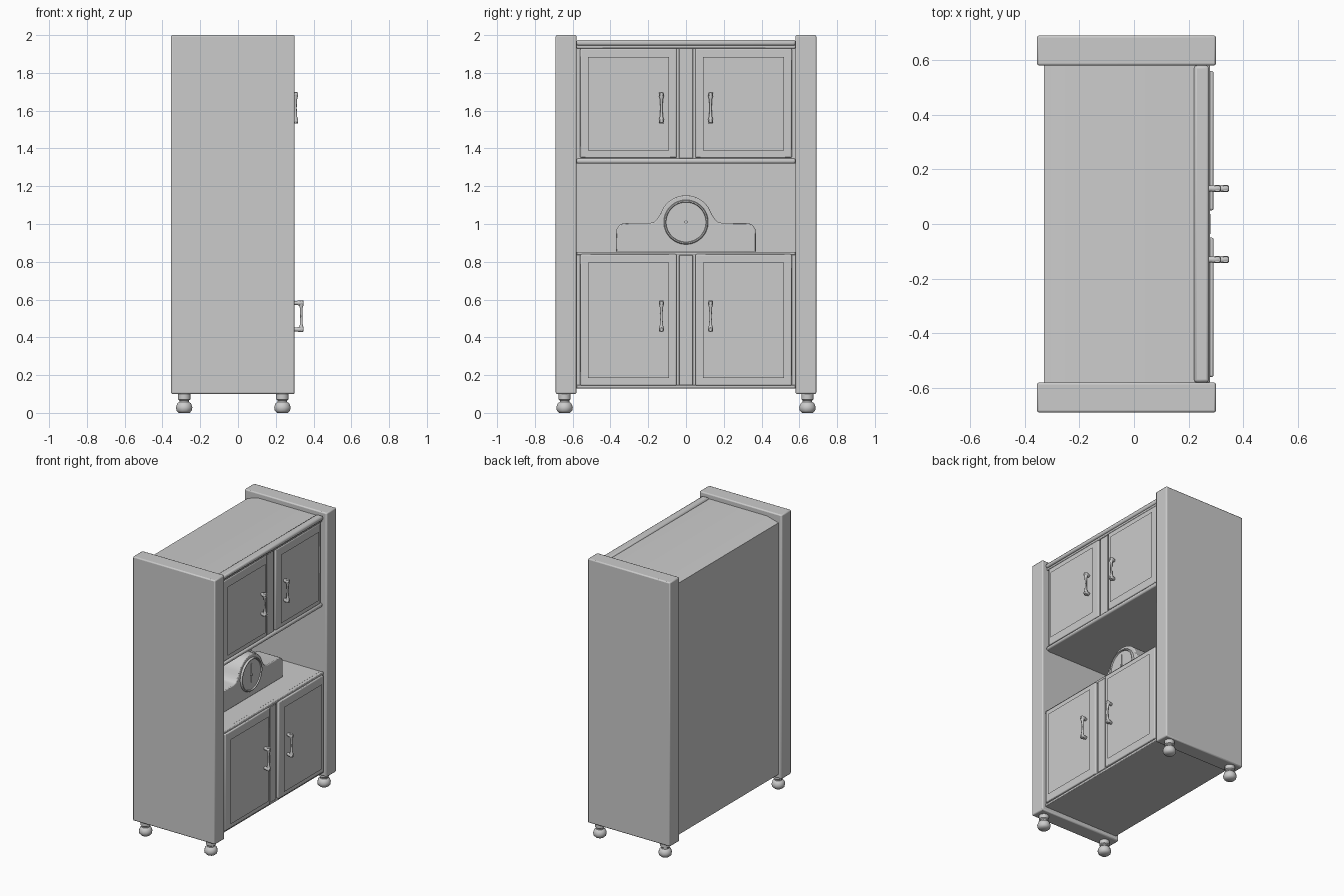
import bpy, bmesh, math
from mathutils import Vector

if "Cube" in bpy.data.objects:
    bpy.data.objects.remove(bpy.data.objects["Cube"])

grey = bpy.data.materials.new("plain grey")
grey.diffuse_color = (0.6, 0.6, 0.6, 1)
grey.use_nodes = True
grey.node_tree.nodes["Principled BSDF"].inputs["Base Color"].default_value = grey.diffuse_color


def finish(name, bm, bevel=0.0, segs=2, angle=35):
    bmesh.ops.recalc_face_normals(bm, faces=bm.faces)
    me = bpy.data.meshes.new(name)
    bm.to_mesh(me)
    bm.free()
    ob = bpy.data.objects.new(name, me)
    bpy.context.collection.objects.link(ob)
    me.materials.append(grey)
    if bevel:
        m = ob.modifiers.new("bevel", 'BEVEL')
        m.width, m.segments, m.limit_method = bevel, segs, 'ANGLE'
    bpy.ops.object.select_all(action='DESELECT')
    ob.select_set(True)
    bpy.context.view_layer.objects.active = ob
    bpy.ops.object.shade_smooth_by_angle(angle=math.radians(angle))
    return ob


def box(name, x, y, z, bevel=0.0, segs=2):
    bm = bmesh.new()
    bmesh.ops.create_cube(bm, size=1)
    for v in bm.verts:
        v.co = Vector([(r[0] + r[1]) / 2 + c * (r[1] - r[0]) for r, c in zip((x, y, z), v.co)])
    return finish(name, bm, bevel, segs)


def extrude(name, pts, vec, bevel=0.0):
    bm = bmesh.new()
    f = bm.faces.new([bm.verts.new(p) for p in pts])
    r = bmesh.ops.extrude_face_region(bm, geom=[f])
    bmesh.ops.translate(bm, vec=vec, verts=[v for v in r['geom'] if isinstance(v, bmesh.types.BMVert)])
    return finish(name, bm, bevel)


def lathe(name, prof, origin, axis='Z', n=16):
    """Spin (radius, height) points round an axis through the origin."""
    bm = bmesh.new()
    rings = []
    for r, h in prof:
        ring = []
        for i in range(n):
            a = 2 * math.pi * (i + 0.5) / n
            c, s = r * math.cos(a), r * math.sin(a)
            p = Vector((c, s, h)) if axis == 'Z' else Vector((h, c, s))
            ring.append(bm.verts.new(p + Vector(origin)))
        rings.append(ring)
    for a, b in zip(rings, rings[1:]):
        for i in range(n):
            bm.faces.new((a[i], a[(i + 1) % n], b[(i + 1) % n], b[i]))
    bm.faces.new(rings[0])
    bm.faces.new(rings[-1])
    return finish(name, bm, angle=50)


# Carcass: lower cabinet, open niche and upper cabinet in one side profile
carcass = [(-.33, .13), (.27, .13), (.27, .85), (-.30, .85), (-.30, 1.32),
           (.25, 1.32), (.25, 1.965), (-.24, 1.965), (-.33, 1.94)]
extrude("carcass", [(x, -.585, z) for x, z in carcass], (0, 1.17, 0))

# Mouldings along the top and the bottom of the upper cabinet
box("top_moulding", (.22, .275), (-.58, .58), (1.945, 1.975), .01)
box("top_bead", (.22, .265), (-.58, .58), (1.93, 1.947), .005)
box("niche_moulding", (.22, .27), (-.58, .58), (1.32, 1.347), .01)
box("counter_lip", (.25, .278), (-.58, .58), (.835, .853), .004)
box("bottom_lip", (.25, .278), (-.58, .58), (.13, .147), .004)


def door(name, front, s, z0, z1):
    y = sorted((s * .05, s * .56))
    yp = sorted((s * .09, s * .52))
    box(name + "_frame", (front - .02, front + .016), y, (z0, z1), .006)
    # raised panel with sloping edges
    bm = bmesh.new()
    a, b = z0 + .04, z1 - .045
    f = bm.faces.new([bm.verts.new((front + .01, *p)) for p in
                      ((yp[0], a), (yp[1], a), (yp[1], b), (yp[0], b))])
    for thick, depth in ((.001, .02), (.012, 0)):
        bmesh.ops.inset_region(bm, faces=[f], thickness=thick)
        bmesh.ops.translate(bm, vec=(depth, 0, 0), verts=f.verts)
    finish(name + "_panel", bm)


def handle(name, x, y, zc):
    # two knobs on posts and a waisted grip
    for t in (-1, 1):
        z = zc + t * .07
        lathe(name + "_knob", [(.011, -.01), (.011, .012), (.014, .018), (.014, .04), (.009, .046)],
              (x, y, z), 'X', 12)
    lathe(name + "_grip", [(.012, -.082), (.013, -.06), (.008, -.045), (.006, 0),
                           (.008, .045), (.013, .06), (.012, .082)], (x + .033, y, zc), 'Z', 12)


for side, s in (("left", -1), ("right", 1)):
    # Side panels
    box(side + "_side_panel", (-.355, .30), sorted((s * .58, s * .69)), (.10, 2.0), .008)
    # Doors and handles
    door(side + "_upper_door", .25, s, 1.35, 1.93)
    door(side + "_lower_door", .275, s, .145, .84)
    handle(side + "_upper_handle", .272, s * .13, 1.615)
    handle(side + "_lower_handle", .302, s * .13, .512)
    # Turned feet
    for fx in (-.285, .235):
        lathe(side + "_foot", [(.03, 0), (.042, .012), (.045, .03), (.038, .05), (.026, .058),
                               (.026, .066), (.034, .072), (.034, .105)], (fx, s * .643, 0), 'Z', 12)

# Posts between the doors
box("upper_post", (.24, .258), (-.037, .037), (1.347, 1.93), .003)
box("lower_post", (.26, .28), (-.037, .037), (.147, .835), .003)

# Mantel clock: base with rounded shoulders flowing into a dome
half = [(.37, .85), (.37, .95)]
half += [(.32 + .05 * math.cos(a), .955 + .05 * math.sin(a))
         for a in [math.pi / 2 * i / 5 for i in range(1, 6)]]
half += [(.19, 1.005), (.165, 1.012), (.15, 1.03)]
half += [(.142 * math.cos(a), 1.01 + .142 * math.sin(a))
         for a in [math.pi / 2 * (i + 2) / 10 for i in range(8)]]
outline = half + [(0, 1.152)] + [(-y, z) for y, z in reversed(half)]
extrude("clock_body", [(-.08, y, z) for y, z in outline], (.18, 0, 0), .006)
lathe("clock_rim", [(.118, -.01), (.118, .008), (.114, .014), (.108, .014), (.105, .006), (.105, -.01)],
      (.10, 0, 1.01), 'X', 40)
lathe("clock_face", [(.106, 0), (.106, .006)], (.10, 0, 1.01), 'X', 40)
lathe("clock_pin", [(.009, 0), (.009, .014)], (.10, 0, 1.01), 'X', 12)
box("clock_long_hand", (.105, .111), (-.004, .004), (1.01, 1.09))
box("clock_short_hand", (.105, .111), (-.004, .004), (.955, 1.01))
